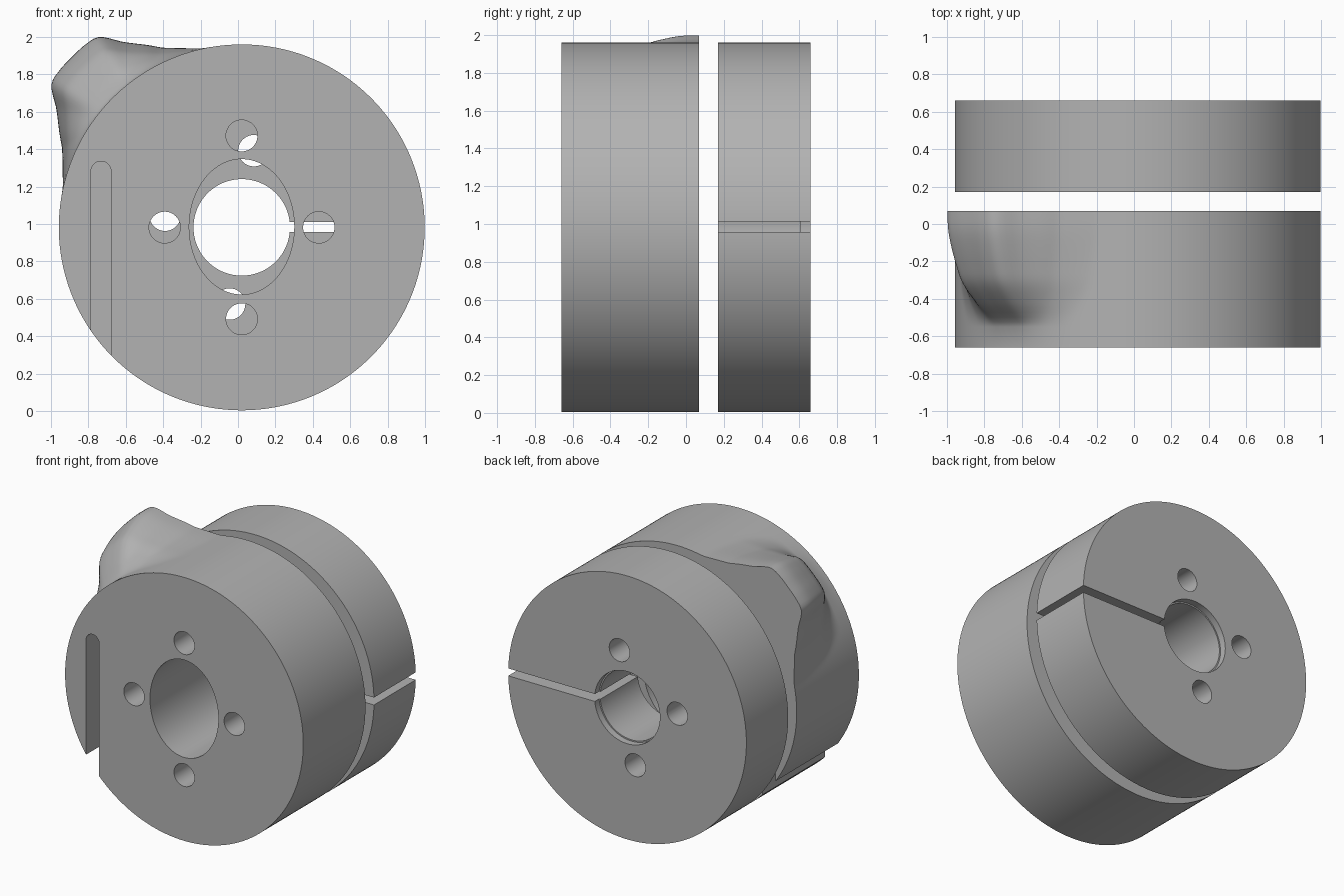
import bpy, bmesh, math
from mathutils import Matrix, Vector

if "Cube" in bpy.data.objects:
    bpy.data.objects.remove(bpy.data.objects["Cube"])

CX, CZ, R = 0.02, 0.982, 0.978      # shared axis and radius of both discs
FRONT, FACE, GAP, BACK = -0.66, 0.07, 0.17, 0.66

grey = bpy.data.materials.new("grey")
grey.diffuse_color = (0.45, 0.45, 0.45, 1)
grey.use_nodes = True
grey.node_tree.nodes["Principled BSDF"].inputs["Base Color"].default_value = grey.diffuse_color


def interp(pts, x):
    """Smooth curve through (x, y) points, clamped at the ends."""
    if x <= pts[0][0]:
        return pts[0][1]
    for i in range(len(pts) - 1):
        (x0, y0), (x1, y1) = pts[i], pts[i + 1]
        if x <= x1:
            def slope(k):
                if k in (0, len(pts) - 1):
                    return 0.0
                return (pts[k+1][1] - pts[k-1][1]) / (pts[k+1][0] - pts[k-1][0])
            h, t = x1 - x0, (x - x0) / (x1 - x0)
            return ((2*t**3 - 3*t*t + 1) * y0 + (t**3 - 2*t*t + t) * h * slope(i)
                    + (3*t*t - 2*t**3) * y1 + (t**3 - t*t) * h * slope(i + 1))
    return pts[-1][1]


def loft(name, rings):
    """Closed solid from a list of rings of points."""
    bm = bmesh.new()
    loops = [[bm.verts.new(p) for p in ring] for ring in rings]
    n = len(loops[0])
    for a, b in zip(loops, loops[1:]):
        for i in range(n):
            bm.faces.new((a[i], a[(i+1) % n], b[(i+1) % n], b[i]))
    bm.faces.new(loops[0])
    bm.faces.new(loops[-1])
    bmesh.ops.recalc_face_normals(bm, faces=bm.faces)
    me = bpy.data.meshes.new(name)
    bm.to_mesh(me)
    bm.free()
    ob = bpy.data.objects.new(name, me)
    bpy.context.collection.objects.link(ob)
    me.materials.append(grey)
    return ob


def oval(x, z, rx, rz, y, n=64):
    return [(x + rx * math.cos(2*math.pi*i/n), y, z + rz * math.sin(2*math.pi*i/n))
            for i in range(n)]


def prism(name, outline, y0, y1):
    return loft(name, [[(p[0], y, p[-1]) for p in outline] for y in (y0, y1)])


def cut(target, cutters):
    for c in cutters:
        m = target.modifiers.new(c.name, 'BOOLEAN')
        m.operation, m.solver, m.object = 'DIFFERENCE', 'EXACT', c
    bpy.context.view_layer.update()
    me = bpy.data.meshes.new_from_object(
        target.evaluated_get(bpy.context.evaluated_depsgraph_get()))
    target.modifiers.clear()
    target.data = me
    for c in cutters:
        bpy.data.objects.remove(c)
    bpy.ops.object.select_all(action='DESELECT')
    target.select_set(True)
    bpy.context.view_layer.objects.active = target
    bpy.ops.object.shade_smooth_by_angle(angle=math.radians(30))


def pin_holes(angles, dist_x, dist_z, y0, y1):
    return [prism("pin_cutter", oval(CX + dist_x * math.cos(a), CZ + dist_z * math.sin(a),
                                     0.084, 0.084, 0, 40), y0, y1)
            for a in map(math.radians, angles)]


# Front disc: cylinder whose rim swells into a lobe towards the rear face
LOBE = [(0, 1), (4.5, 1.0), (8.2, 0.95), (12.5, 0.64), (18.5, 0.35),
        (22, 0.21), (31, 0.025), (36, 0)]
FADE = [(-0.55, 0), (-0.5, 0.12), (-0.43, 0.37), (-0.32, 0.68), (-0.22, 0.82),
        (-0.1, 0.94), (-0.02, 0.99), (0.07, 1)]


def rim(y, n=360):
    ring = []
    f = interp(FADE, y)
    for i in range(n):
        a = 360 * i / n
        g = interp(LOBE, abs(a - 135) / (0.7 + 0.3 * f))
        r = R + 0.308 * f * g
        ring.append((CX + r * math.cos(math.radians(a)), y, CZ + r * math.sin(math.radians(a))))
    return ring


ys = [FRONT] + [-0.55 + 0.62 * i / 24 for i in range(25)]
front_disc = loft("front_disc", [rim(y) for y in ys])

# Oval bore, four pin holes and a round-topped slot open at the bottom
sx, sr, stop = -0.7325, 0.0535, 1.282
slot = [(sx + sr * math.cos(math.pi * i / 24), stop + sr * math.sin(math.pi * i / 24))
        for i in range(25)] + [(sx - sr, -0.2), (sx + sr, -0.2)]
cut(front_disc, [prism("oval_cutter", oval(CX, CZ + 0.003, 0.281, 0.362, 0, 96), -1, 0.12),
                 prism("slot_cutter", slot, -1, 0.12)]
    + pin_holes((0, 90, 180, 270), 0.412, 0.49, -1, 0.12))

# Rear disc: round bore with a shallow step, three pin holes and a clamping slit
rear_disc = loft("rear_disc", [oval(CX, CZ, R, R, y, 360) for y in (GAP, BACK)])
slit = [(CX + 0.1, 0.957), (1.2, 0.957), (1.2, 1.012), (CX + 0.1, 1.012)]
cut(rear_disc, [prism("bore_cutter", oval(CX, CZ, 0.258, 0.258, 0, 96), 0.12, 1),
                prism("step_cutter", oval(CX, CZ, 0.268, 0.268, 0, 96), 0.61, 1.1),
                prism("slit_cutter", slit, 0.11, 1.2)]
    + pin_holes((81, 171, 261), 0.415, 0.415, 0.12, 1))
